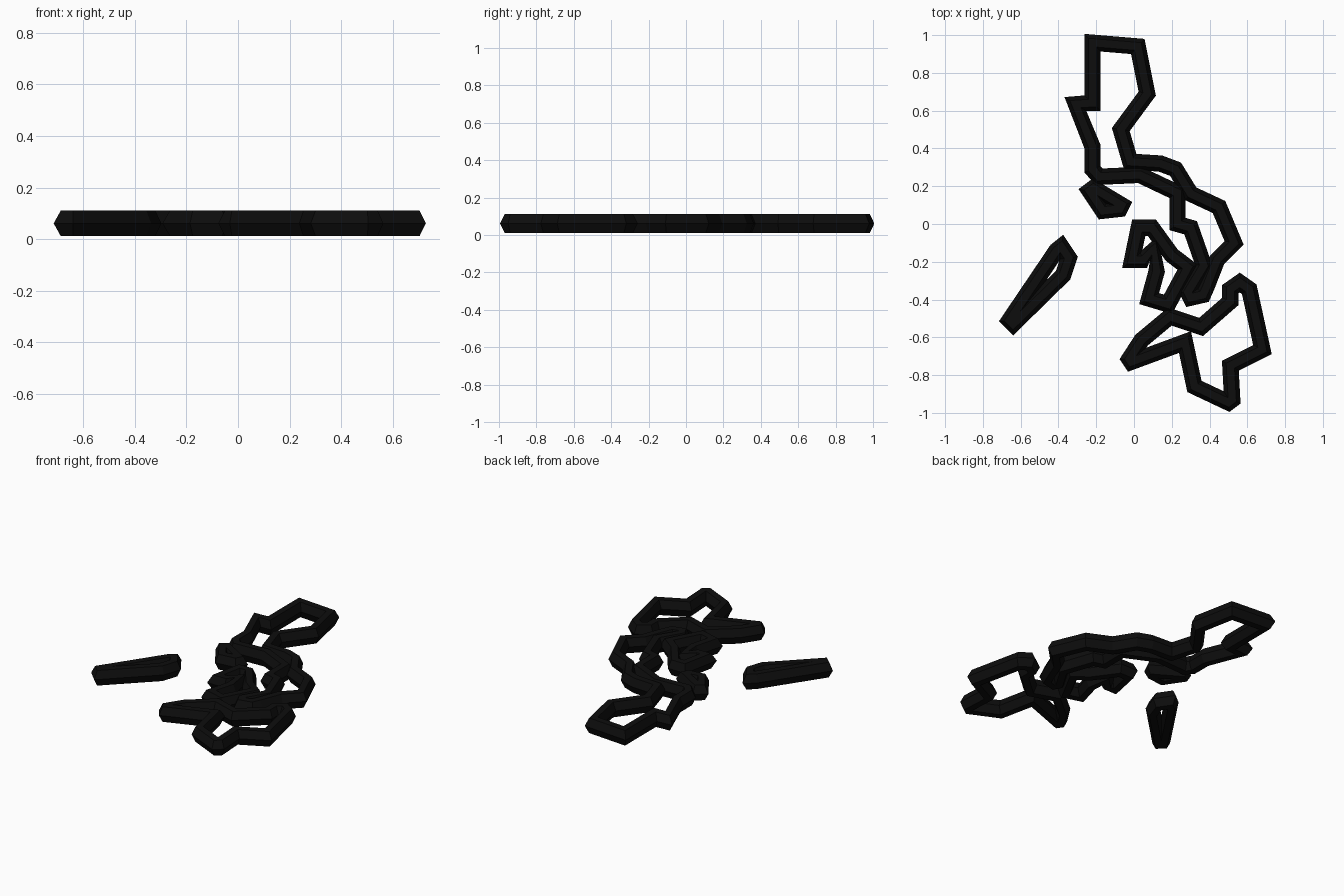
import bpy, bmesh
from mathutils import Vector

if "Cube" in bpy.data.objects:
    bpy.data.objects.remove(bpy.data.objects["Cube"])

ink = bpy.data.materials.new("ink_black")
ink.diffuse_color = (0.004, 0.004, 0.004, 1)
ink.use_nodes = True
ink.node_tree.nodes["Principled BSDF"].inputs["Base Color"].default_value = ink.diffuse_color

# Tube cross-section: (sideways, height), a flat-topped hexagon
W, H, Z = 0.043, 0.05, 0.061
PROFILE = [(W, 0), (W * 0.5, H), (-W * 0.5, H), (-W, 0), (-W * 0.5, -H), (W * 0.5, -H)]


def tube_loop(name, path):
    """Sweep the hexagon around a closed flat path with mitred corners."""
    bm = bmesh.new()
    pts = [Vector(p) for p in path]
    n, k = len(pts), len(PROFILE)
    rings = []
    for i, p in enumerate(pts):
        a = (p - pts[i - 1]).normalized()
        b = (pts[(i + 1) % n] - p).normalized()
        na, nb = Vector((-a.y, a.x)), Vector((-b.y, b.x))
        m = na + nb
        m = m.normalized() if m.length > 0.01 else na
        m *= min(1 / max(m.dot(na), 0.01), 1.6)
        rings.append([bm.verts.new((p.x + m.x * s, p.y + m.y * s, Z + h)) for s, h in PROFILE])
    for i in range(n):
        r, q = rings[i], rings[(i + 1) % n]
        for j in range(k):
            bm.faces.new((r[j], r[(j + 1) % k], q[(j + 1) % k], q[j]))
    bmesh.ops.recalc_face_normals(bm, faces=bm.faces)
    me = bpy.data.meshes.new(name)
    bm.to_mesh(me)
    bm.free()
    me.materials.append(ink)
    ob = bpy.data.objects.new(name, me)
    bpy.context.collection.objects.link(ob)


# Long outline: upper loop and curved double strand
tube_loop("long_outline", [
    (-.22, .96), (.02, .94), (.07, .69), (-.07, .50), (-.02, .33), (.14, .32), (.22, .29),
    (.30, .16), (.45, .09), (.53, -.10), (.44, -.19), (.385, -.33), (.365, -.375),
    (.30, -.39), (.285, -.36), (.37, -.22), (.30, -.02), (.23, 0), (.23, .165),
    (.03, .26), (-.185, .25), (-.22, .29), (-.22, .41), (-.31, .635), (-.22, .64)])

# Wide outline at the lower right
tube_loop("lower_outline", [
    (.56, -.31), (.61, -.345), (.68, -.665), (.51, -.75), (.52, -.93), (.50, -.945),
    (.32, -.86), (.27, -.625), (-.015, -.73), (-.025, -.715), (.04, -.615), (.19, -.49),
    (.355, -.545), (.51, -.41), (.51, -.345)])

# Small hooked outline in the middle
tube_loop("middle_outline", [
    (.025, -.02), (.095, -.02), (.20, -.165), (.285, -.23), (.18, -.425), (.08, -.395),
    (.12, -.25), (.105, -.13), (.05, -.19), (-.01, -.19)])

# Small closed-up islet
tube_loop("small_islet", [
    (-.235, .175), (-.215, .19), (-.065, .10), (-.075, .08), (-.165, .07)])

# Separate slanted bar on the left
tube_loop("slanted_bar", [
    (-.385, -.12), (-.345, -.18), (-.375, -.27), (-.64, -.53), (-.66, -.51), (-.41, -.14)])
